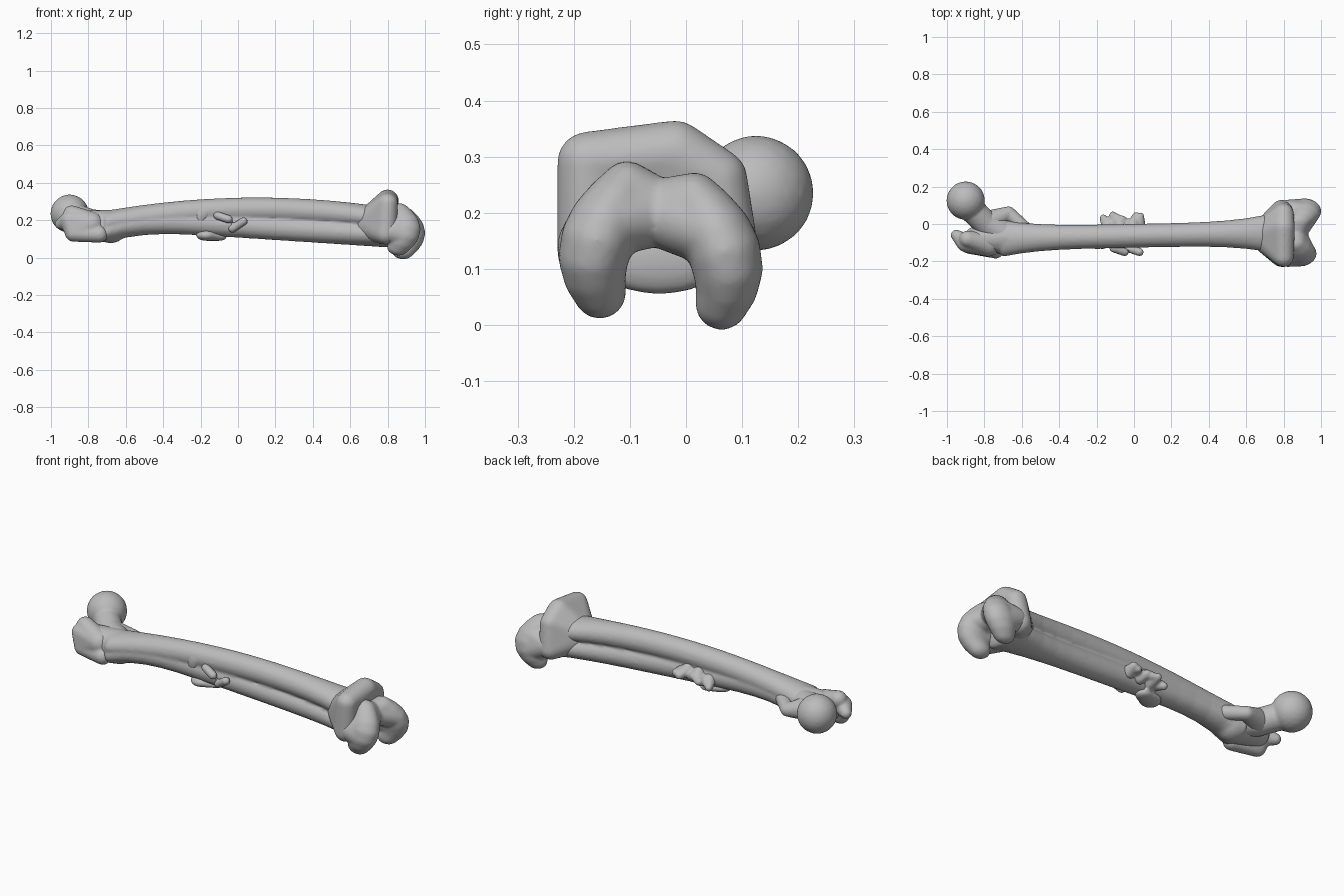
import bpy
import bmesh
import random
from math import pi, sin
from mathutils import Vector

start_cube = bpy.data.objects.get("Cube")
if start_cube:
    bpy.data.objects.remove(start_cube, do_unlink=True)

random.seed(4)
MIDLINE = -0.05
SIDES = (-1, 1)

bone_grey = bpy.data.materials.new("bone_grey")
bone_grey.use_nodes = True
grey = (0.5, 0.5, 0.5, 1)
bone_grey.diffuse_color = grey
shader = bone_grey.node_tree.nodes["Principled BSDF"]
shader.inputs["Base Color"].default_value = grey

# Unit ball whose points every rounded form reuses
unit_ball = bmesh.new()
bmesh.ops.create_icosphere(unit_ball, subdivisions=3, radius=1)
unit_points = [vert.co.copy() for vert in unit_ball.verts]
unit_ball.free()


def ball(x, y, z, radius, length=None, height=None):
    """Points of a ball, optionally with its own x and z radii."""
    centre = Vector((x, y, z))
    scale = Vector((length or radius, radius, height or radius))
    return [centre + point * scale for point in unit_points]


def hull(*balls):
    """A mesh of the convex skin stretched around the given balls."""
    skin = bmesh.new()
    for points in balls:
        for point in points:
            skin.verts.new(point)
    bmesh.ops.convex_hull(skin, input=skin.verts[:])
    inner = [vert for vert in skin.verts if not vert.link_faces]
    bmesh.ops.delete(skin, geom=inner, context='VERTS')
    bmesh.ops.recalc_face_normals(skin, faces=skin.faces[:])
    mesh = bpy.data.meshes.new("hull")
    skin.to_mesh(mesh)
    skin.free()
    return mesh


def chain(balls):
    """Hulls between neighbouring balls, forming a bending limb."""
    return [hull(a, b) for a, b in zip(balls, balls[1:])]


def build(name, hulls, smoothing):
    """Fuse overlapping hulls into one smooth organic surface."""
    joined = bmesh.new()
    for piece in hulls:
        joined.from_mesh(piece)
        bpy.data.meshes.remove(piece)
    mesh = bpy.data.meshes.new(name)
    joined.to_mesh(mesh)
    joined.free()
    mesh.materials.append(bone_grey)
    part = bpy.data.objects.new(name, mesh)
    bpy.context.collection.objects.link(part)
    remesh = part.modifiers.new("fuse", 'REMESH')
    remesh.mode = 'VOXEL'
    remesh.voxel_size = 0.008
    remesh.use_smooth_shade = True
    soften = part.modifiers.new("soften", 'SMOOTH')
    soften.iterations = smoothing


# Shaft: a bowed upper lobe and a lower lobe, flaring towards both ends
upper_lobe, lower_lobe = [], []
thickness = 0.065
for step in range(-7, 9):
    x = step / 10
    y = MIDLINE - 0.013 + x / 50
    half_width = 0.064 + 0.14 * x ** 4
    top = 0.322 - 0.11 * (x - 0.1) ** 2
    bottom = 0.107 - 0.065 * x - 0.3 * max(-x, 0) ** 4
    shape = dict(radius=half_width, length=0.03, height=thickness)
    upper_lobe.append(ball(x, y, top - thickness, **shape))
    lower_lobe.append(ball(x, y, bottom + thickness, **shape))
# Rounded continuation of the shaft into the hip end
hip_core = hull(ball(-0.68, -0.07, 0.167, 0.09), ball(-0.84, -0.08, 0.18, 0.07))
build("shaft", chain(upper_lobe) + chain(lower_lobe) + [hip_core], smoothing=6)

# Hip end: round head on a slanting neck
head = ball(-0.9, 0.125, 0.235, 0.103)
neck_top = ball(-0.87, 0.08, 0.22, 0.07)
neck_bend = ball(-0.79, 0, 0.19, 0.07)
neck_base = ball(-0.7, MIDLINE, 0.175, 0.075)
build("hip_head_and_neck",
      [hull(head)] + chain([neck_top, neck_bend, neck_base]), smoothing=4)

# Hip end: large rough bump with a crest, a hook and a lower ridge
bump_front = ball(-0.78, -0.11, 0.18, 0.065)
bump_end = ball(-0.9, -0.1, 0.2, 0.05)
bump_foot = ball(-0.88, -0.115, 0.13, 0.045)
crest = ball(-0.89, -0.08, 0.235, 0.045)
hook = ball(-0.95, -0.06, 0.18, 0.03)
ridge = ball(-0.74, -0.14, 0.125, 0.045)
build("large_hip_bump",
      [hull(bump_front, bump_end, bump_foot), hull(crest, bump_front),
       hull(hook, bump_end), hull(ridge, bump_foot)], smoothing=4)

# Hip end: small bump on the inner side
small_tip = ball(-0.67, 0.06, 0.17, 0.035)
small_tail = ball(-0.58, -0.03, 0.18, 0.04)
build("small_hip_bump", chain([neck_bend, small_tip, small_tail]), smoothing=4)

# Knee end: flared collar growing out of the shaft
peak = ball(0.8, -0.02, 0.305, 0.06)
core = ball(0.72, MIDLINE - 0.01, 0.18, 0.1)
collar = []
for side in SIDES:
    shoulder = ball(0.8, MIDLINE - 0.01 + side * 0.115,
                    0.275 - side * 0.015, 0.055)
    flank = ball(0.79, MIDLINE + side * 0.12, 0.13, 0.06)
    collar += [hull(peak, shoulder, core), hull(shoulder, flank, core)]
build("knee_collar", collar, smoothing=6)

# Knee end: two curved knuckles joined by a deep saddle
saddle = ball(0.86, MIDLINE, 0.2, 0.06)
knuckles = []
for side in SIDES:
    arc = []
    for step in range(7):
        t = step / 6
        swell = sin(pi * t)
        spread = 0.06 + 0.06 * sin(0.7 * pi * t)
        radius = 0.047 + 0.018 * swell
        arc.append(ball(0.87 + 0.035 * swell + side / 80,
                        MIDLINE + 0.005 + side * spread,
                        0.235 - 0.187 * t - side / 100,
                        radius, length=radius * 1.3))
    root = ball(0.82, MIDLINE + side * 0.115, 0.14, 0.065)
    knuckles += chain(arc) + [hull(saddle, arc[0], arc[2]),
                              hull(root, arc[2], arc[4])]
build("knee_knuckles", knuckles, smoothing=4)

# Middle of the shaft: a rim, an underside swelling and rough growths
rim = hull(ball(-0.2, -0.1, 0.23, 0.035, height=0.06),
           ball(-0.16, -0.1, 0.25, 0.03))
swelling = hull(ball(-0.17, -0.08, 0.12, 0.055, height=0.03),
                ball(-0.1, MIDLINE, 0.11, 0.04, height=0.02))
growths = [rim, swelling]
for step in range(6):
    x = -0.14 + step / 30
    z = random.uniform(0.16, 0.2)
    stem = ball(x, -0.01, z, 0.035)
    tip = ball(x + random.uniform(-0.03, 0.03), random.uniform(0.02, 0.05),
               z + random.uniform(-0.03, 0.02), 0.02)
    growths.append(hull(stem, tip))
build("middle_growths", growths, smoothing=2)

# Two thin chips against the front of the shaft
chips = []
for x, z, lift in ((-0.08, 0.215, -0.01), (0, 0.175, 0.02)):
    chips.append(hull(ball(x - 0.03, -0.13, z - lift, 0.022),
                      ball(x + 0.03, -0.15, z + lift, 0.022)))
build("front_chips", chips, smoothing=2)
